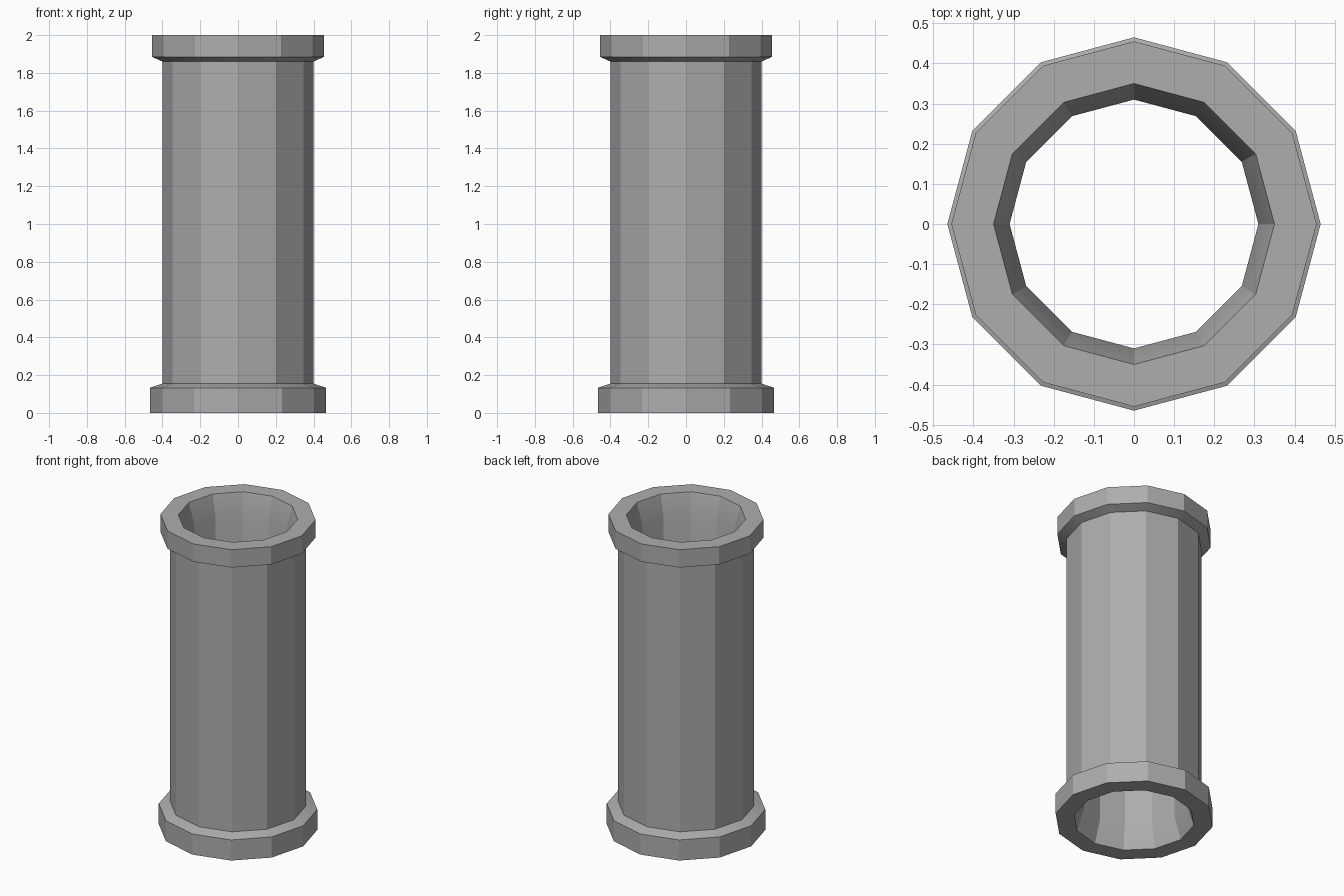
import bpy, bmesh
from math import cos, sin, tau, radians

default = bpy.data.objects.get("Cube")
if default:
    bpy.data.objects.remove(default, do_unlink=True)

SIDES = 12

# One plain grey material
grey = bpy.data.materials.new("stone_grey")
grey.use_nodes = True
colour = (0.42, 0.42, 0.42, 1)
grey.diffuse_color = colour
grey.node_tree.nodes["Principled BSDF"].inputs["Base Color"].default_value = colour


def lathe(name, profile):
    """Sweep a closed (radius, height) profile around z with flat sides."""
    bm = bmesh.new()
    rings = [[bm.verts.new((r * cos(tau * i / SIDES), r * sin(tau * i / SIDES), z))
              for i in range(SIDES)] for r, z in profile]
    for a, b in zip(rings, rings[1:] + rings[:1]):
        for i in range(SIDES):
            j = (i + 1) % SIDES
            bm.faces.new((a[i], a[j], b[j], b[i]))
    bmesh.ops.recalc_face_normals(bm, faces=bm.faces)
    mesh = bpy.data.meshes.new(name)
    bm.to_mesh(mesh)
    bm.free()
    mesh.materials.append(grey)
    obj = bpy.data.objects.new(name, mesh)
    bpy.context.collection.objects.link(obj)
    bpy.ops.object.select_all(action="DESELECT")
    obj.select_set(True)
    bpy.context.view_layer.objects.active = obj
    # Crisp facets, soft bend where the mouth flares
    bpy.ops.object.shade_smooth_by_angle(angle=radians(25))
    return obj


# Hollow pipe: base collar, shaft, top collar, then the flared bore
outside = [(0.465, 0), (0.465, 0.133), (0.40, 0.155),
           (0.40, 1.86), (0.455, 1.885), (0.455, 2)]
bore = [(0.35, 2), (0.31, 1.86), (0.31, 0.14), (0.355, 0)]
lathe("pipe", outside + bore)
